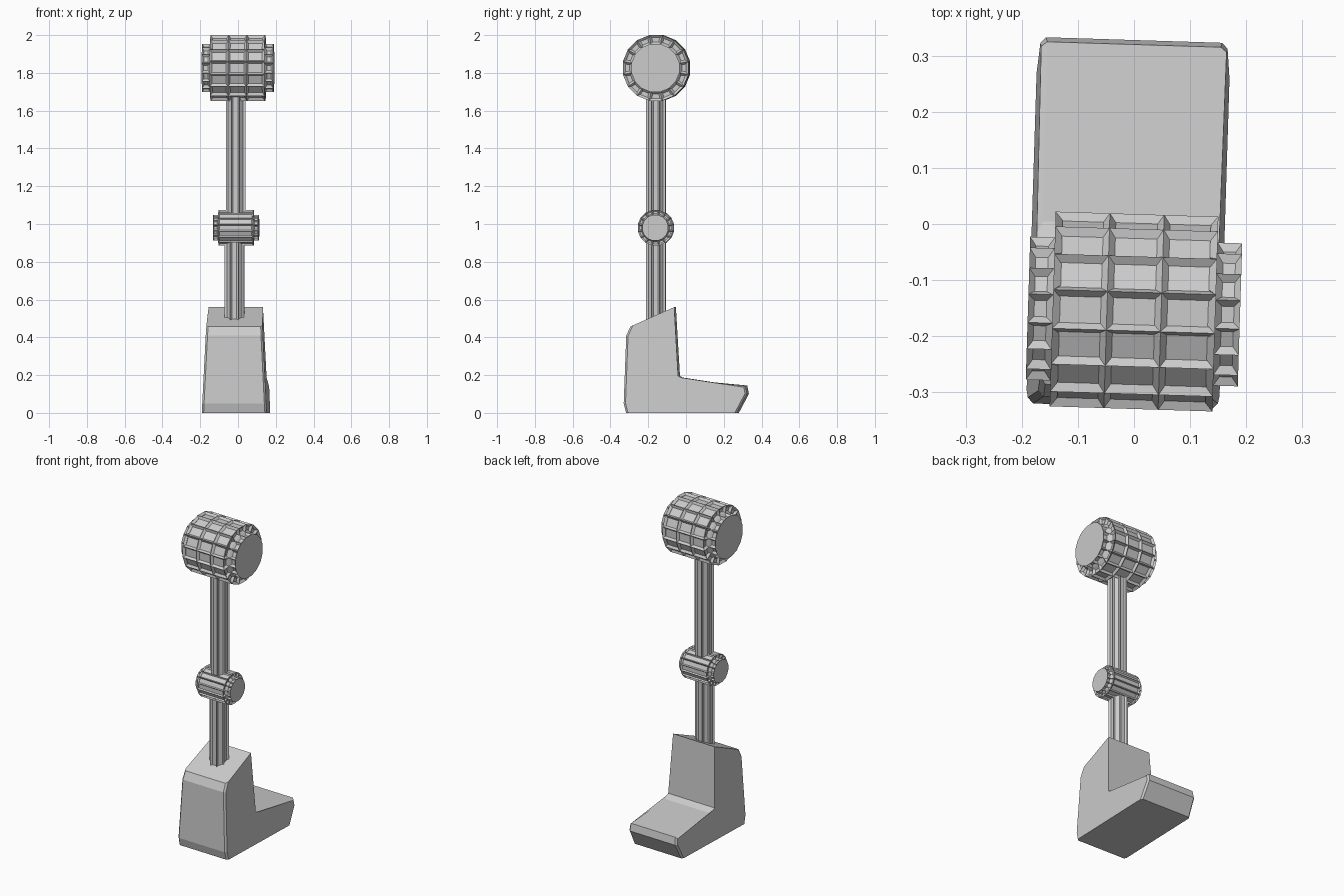
import bpy, bmesh
from math import cos, sin, pi, radians
from mathutils import Matrix

if "Cube" in bpy.data.objects:
    bpy.data.objects.remove(bpy.data.objects["Cube"])

TURN = radians(-1.8)  # slight turn shared by the whole leg


def finish(name, bm, matrix):
    bm.transform(matrix)
    bmesh.ops.recalc_face_normals(bm, faces=bm.faces)
    me = bpy.data.meshes.new(name)
    bm.to_mesh(me)
    bm.free()
    ob = bpy.data.objects.new(name, me)
    bpy.context.collection.objects.link(ob)
    return ob


def panelled(name, rings, sides, centre, along_x, thick, depth):
    """Faceted turned body along z; every side facet gets a sunken panel."""
    bm = bmesh.new()
    loops = []
    for h, r in rings:
        angles = [2 * pi * (i + 0.5) / sides for i in range(sides)]
        loops.append([bm.verts.new((r * cos(a), r * sin(a), h)) for a in angles])
    walls = []
    for lo, hi in zip(loops, loops[1:]):
        for i in range(sides):
            j = (i + 1) % sides
            walls.append(bm.faces.new((lo[i], lo[j], hi[j], hi[i])))
    bm.faces.new(loops[0][::-1])
    bm.faces.new(loops[-1])
    bmesh.ops.recalc_face_normals(bm, faces=bm.faces)
    bmesh.ops.inset_individual(bm, faces=walls, thickness=thick,
                               depth=-depth, use_even_offset=True)
    tilt = Matrix.Rotation(pi / 2, 4, 'Y') if along_x else Matrix()
    return finish(name, bm, Matrix.Translation(centre) @ Matrix.Rotation(TURN, 4, 'Z') @ tilt)


def drum(name, centre, radius, half, cap_radius, cap_half, cells, thick, depth):
    body = [(-half + 2 * half * k / cells, radius) for k in range(cells + 1)]
    rings = [(-cap_half, cap_radius), (-half, cap_radius), *body,
             (half, cap_radius), (cap_half, cap_radius)]
    return panelled(name, rings, 16, centre, True, thick, depth)


# Joints
drum("hip_joint", (0.0, -0.156, 1.826), 0.177, 0.145, 0.13, 0.189, 3, 0.011, 0.013)
drum("knee_joint", (-0.01, -0.159, 0.98), 0.095, 0.093, 0.07, 0.121, 1, 0.006, 0.008)

# Fluted leg rods
for name, x, z0, z1 in (("thigh_rod", -0.012, 1.03, 1.70),
                        ("shin_rod", -0.018, 0.42, 0.93)):
    panelled(name, [(z0, 0.056), (z1, 0.056)], 8, (x, -0.159, 0), False, 0.009, 0.009)

# Boot: side profile (y, z) spanned across x, narrowing upwards
profile = [(-0.312, 0.0), (-0.325, 0.05), (-0.312, 0.41), (-0.29, 0.457), (-0.058, 0.56),
           (-0.037, 0.195), (0.0, 0.175), (0.32, 0.145), (0.328, 0.10), (0.275, 0.0)]
bm = bmesh.new()
left, right = ([bm.verts.new((s * (0.172 - 0.05 * z), y, z)) for y, z in profile]
               for s in (-1, 1))
bm.faces.new(left)
bm.faces.new(right[::-1])
for i in range(len(profile)):
    j = (i + 1) % len(profile)
    bm.faces.new((left[i], left[j], right[j], right[i]))
# soften the vertical side corners and toe edges
edges = [e for a in (left, right) for e in
         (bm.edges.get((a[i], a[i + 1])) for i in (0, 1, 2, 6, 7, 8))]
bmesh.ops.bevel(bm, geom=edges, offset=0.01, segments=1, affect='EDGES', profile=0.5)
finish("boot", bm, Matrix.Translation((-0.01, 0, 0)) @ Matrix.Rotation(TURN, 4, 'Z'))
